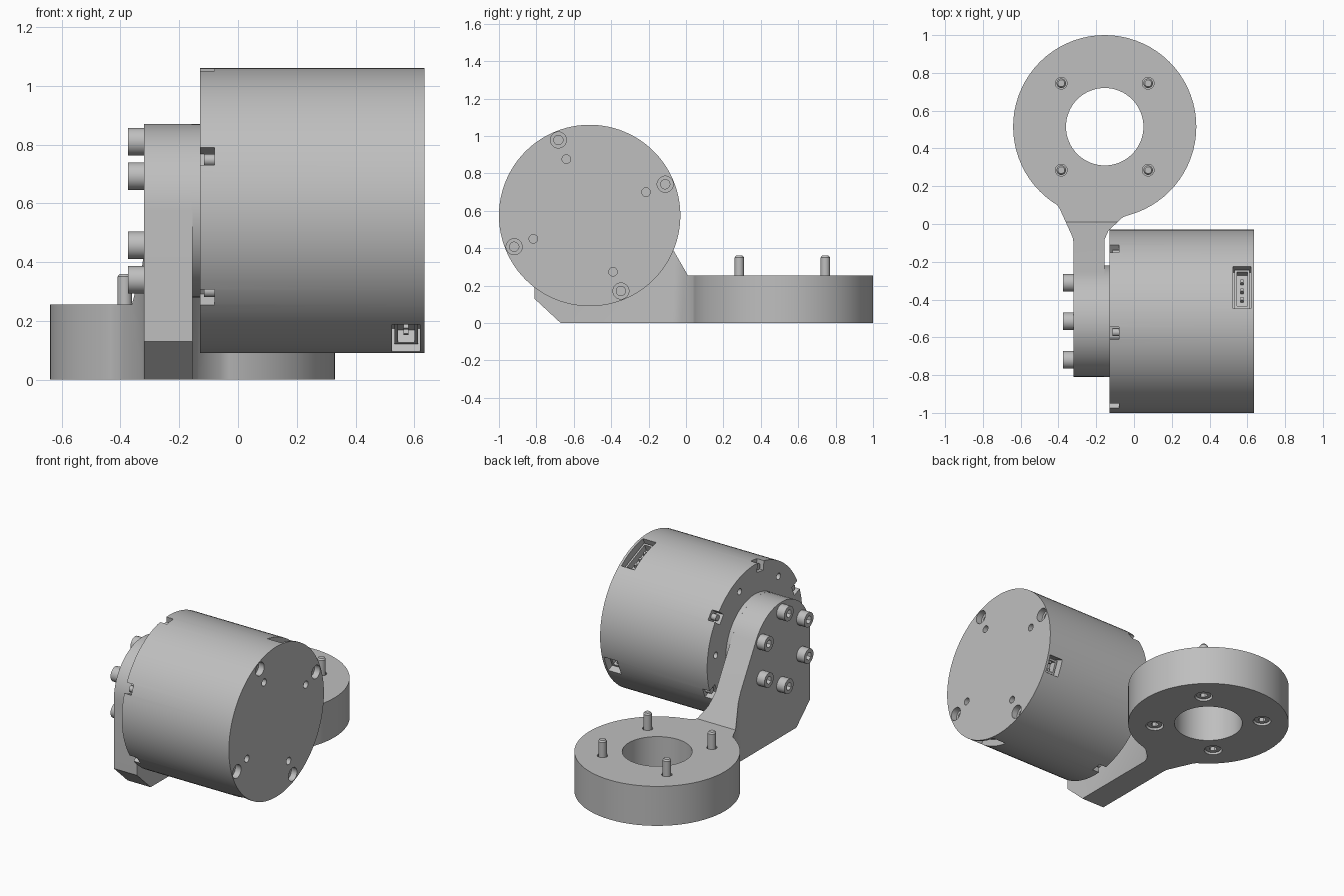
import bpy, bmesh
from math import pi, sin, cos, radians
from mathutils import Matrix, Vector

if "Cube" in bpy.data.objects:
    bpy.data.objects.remove(bpy.data.objects["Cube"], do_unlink=True)

metal = bpy.data.materials.new("grey_metal")
metal.use_nodes = True
GREY = (0.52, 0.52, 0.52, 1)
metal.diffuse_color = GREY
metal.node_tree.nodes["Principled BSDF"].inputs["Base Color"].default_value = GREY

CY, CZ, R = -0.515, 0.575, 0.485      # motor axis and radius
REAR, FRONT = -0.13, 0.635            # motor ends along x
RX, RY, RH = -0.155, 0.515, 0.255     # base ring centre and height
ALONG_X = Matrix.Rotation(pi / 2, 4, 'Y')


def finish(name, bm):
    bmesh.ops.recalc_face_normals(bm, faces=bm.faces)
    me = bpy.data.meshes.new(name)
    bm.to_mesh(me)
    bm.free()
    me.materials.append(metal)
    ob = bpy.data.objects.new(name, me)
    bpy.context.collection.objects.link(ob)
    return ob


def cyl(name, r, depth, matrix, sides=24, r2=None):
    bm = bmesh.new()
    bmesh.ops.create_cone(bm, cap_ends=True, segments=sides, radius1=r,
                          radius2=r if r2 is None else r2, depth=depth, matrix=matrix)
    return finish(name, bm)


def box(name, size, matrix):
    bm = bmesh.new()
    bmesh.ops.create_cube(bm, size=1, matrix=matrix @ Matrix.Diagonal((*size, 1)))
    return finish(name, bm)


def prism(name, points, offset):
    bm = bmesh.new()
    face = bm.faces.new([bm.verts.new(p) for p in points])
    new = bmesh.ops.extrude_face_region(bm, geom=[face])["geom"]
    bmesh.ops.translate(bm, vec=Vector(offset),
                        verts=[v for v in new if isinstance(v, bmesh.types.BMVert)])
    return finish(name, bm)


def combine(ob, other, op='DIFFERENCE'):
    mod = ob.modifiers.new("cut", 'BOOLEAN')
    mod.object, mod.operation, mod.solver = other, op, 'EXACT'
    dg = bpy.context.evaluated_depsgraph_get()
    me = bpy.data.meshes.new_from_object(ob.evaluated_get(dg))
    ob.modifiers.clear()
    ob.data = me
    bpy.data.objects.remove(other, do_unlink=True)


def at(x, y, z):
    return Matrix.Translation((x, y, z))


def polar(x, radius, degrees):
    # local y is radial and local z tangential about the motor axis
    return at(0, CY, CZ) @ Matrix.Rotation(radians(degrees), 4, 'X') @ at(x, radius, 0)


# Motor body
motor = cyl("motor_body", R, FRONT - REAR, at((REAR + FRONT) / 2, CY, CZ) @ ALONG_X, 96)

# Counterbored and plain holes in the outer face
for k in range(4):
    a = 22.5 + 90 * k
    for r, depth, radius in ((0.043, 0.08, 0.437), (0.025, 0.16, 0.437), (0.023, 0.08, 0.326)):
        combine(motor, cyl("hole", r, depth, polar(FRONT, radius, a) @ ALONG_X))

# Rim notches with small screws, and holes in the inner face
for k in range(6):
    a = 37.5 + 60 * k
    combine(motor, box("notch", (0.1, 0.12, 0.065), polar(REAR, R, a)))
    combine(motor, cyl("hole", 0.02, 0.06, polar(REAR, 0.4, a + 30) @ ALONG_X))
    cyl(f"rim_screw_{k}", 0.02, 0.036, polar(-0.097, 0.45, a) @ ALONG_X, 16)

# Connector pockets with open housings and pins
for name, a, width, pins in (("upper", 67.5, 0.24, 3), ("lower", 247.5, 0.24, 3),
                             ("small", -22.5, 0.11, 2)):
    combine(motor, box("pocket", (0.095, 0.2, width), polar(0.572, R, a)))
    shell = box(f"{name}_connector", (0.08, 0.06, width - 0.02), polar(0.572, 0.415, a))
    combine(shell, box("opening", (0.056, 0.06, width - 0.045), polar(0.572, 0.43, a)))
    for i in range(pins):
        t = (i - (pins - 1) / 2) * 0.05
        box(f"{name}_connector_pin_{i}", (0.016, 0.04, 0.016),
            polar(0.572, 0.415, a) @ at(0, 0, t))

# Hub between motor and bracket
cyl("hub", 0.295, 0.03, at(-0.143, CY, CZ) @ ALONG_X, 64)

# Bracket arm: side outline intersected with plan outline
arc = [(CY + 0.295 * cos(radians(t)), CZ + 0.295 * sin(radians(t))) for t in range(180, 27, -8)]
side = [(-0.67, 0), (-0.81, 0.13)] + arc + [(0.01, RH), (0.25, RH), (0.25, 0)]
bracket = prism("bracket", [(-0.6, y, z) for y, z in side], (0.8, 0, 0))
plan = [(-0.32, -0.9), (-0.155, -0.9), (-0.155, -0.08), (-0.135, -0.035), (-0.06, 0.035),
        (0, 0.06), (0, 0.2), (-0.4, 0.22), (-0.41, 0.105), (-0.393, 0.08), (-0.325, -0.07),
        (-0.32, -0.1)]
combine(bracket, prism("plan", [(x, y, -0.1) for x, y in plan], (0, 0, 1.2)), 'INTERSECT')

# Base ring joined to the arm, then bored
combine(bracket, cyl("ring", R, RH, at(RX, RY, RH / 2), 72), 'UNION')
combine(bracket, cyl("bore", 0.205, 1, at(RX, RY, 0), 64))

# Base screws: heads sunk underneath, shanks standing out on top
for k in range(4):
    x = RX + (0.23 if k % 2 else -0.23)
    y = RY + (0.23 if k // 2 else -0.23)
    combine(bracket, cyl("clearance", 0.031, 1, at(x, y, 0.2)))
    combine(bracket, cyl("counterbore", 0.054, 0.14, at(x, y, 0)))
    cyl(f"base_screw_shank_{k}", 0.025, 0.29, at(x, y, 0.205))
    cyl(f"base_screw_tip_{k}", 0.025, 0.01, at(x, y, 0.355), 24, 0.018)
    head = cyl(f"base_screw_head_{k}", 0.045, 0.06, at(x, y, 0.04))
    combine(head, cyl("socket", 0.024, 0.05, at(x, y, 0.01), 6))

# Six socket bolts on the outside of the arm
for k in range(6):
    a = 30 + 60 * k
    bolt = cyl(f"arm_bolt_{k}", 0.047, 0.06, polar(-0.345, 0.235, a) @ ALONG_X, 32)
    combine(bolt, cyl("socket", 0.025, 0.06, polar(-0.375, 0.235, a) @ ALONG_X, 6))

# Smooth round walls, keep edges sharp
for ob in bpy.context.collection.objects:
    if ob.type == 'MESH' and metal.name in ob.data.materials:
        bpy.ops.object.select_all(action='DESELECT')
        ob.select_set(True)
        bpy.context.view_layer.objects.active = ob
        bpy.ops.object.shade_smooth_by_angle(angle=radians(30))
